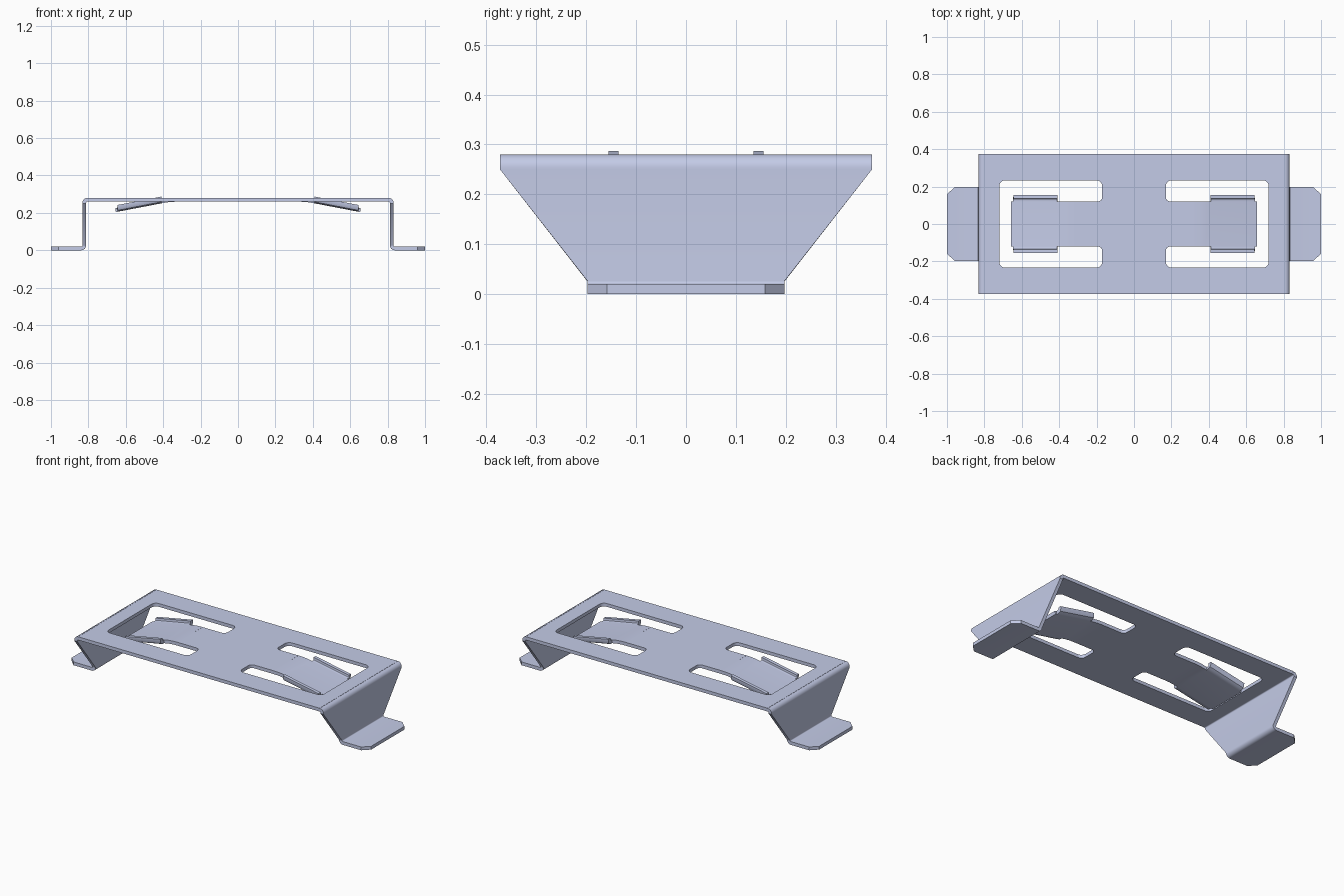
import bpy, bmesh, math
from mathutils import Vector

T = 0.02            # sheet thickness
TOP = 0.27          # mid-surface height of the top plate
BEND = 0.016        # mid-surface bend radius
LEG_X = 0.822       # mid-surface position of the legs

cube = bpy.data.objects.get("Cube")
if cube:
    bpy.data.objects.remove(cube, do_unlink=True)

steel = bpy.data.materials.new("blue_grey_steel")
colour = (0.59, 0.64, 0.855, 1.0)
steel.diffuse_color = colour
steel.use_nodes = True
bsdf = steel.node_tree.nodes["Principled BSDF"]
bsdf.inputs["Base Color"].default_value = colour
bsdf.inputs["Roughness"].default_value = 0.5


def sheet(name, bm):
    """Turn a mid-surface into a sheet-metal part of thickness T."""
    bmesh.ops.remove_doubles(bm, verts=bm.verts, dist=1e-5)
    bmesh.ops.recalc_face_normals(bm, faces=bm.faces)
    mesh = bpy.data.meshes.new(name)
    bm.to_mesh(mesh)
    bm.free()
    mesh.materials.append(steel)
    ob = bpy.data.objects.new(name, mesh)
    bpy.context.collection.objects.link(ob)
    mod = ob.modifiers.new("thickness", 'SOLIDIFY')
    mod.thickness = T
    mod.offset = 0
    mod.use_even_offset = True
    bpy.ops.object.select_all(action='DESELECT')
    ob.select_set(True)
    bpy.context.view_layer.objects.active = ob
    bpy.ops.object.modifier_apply(modifier=mod.name)
    bpy.ops.object.shade_smooth_by_angle(angle=math.radians(35))
    return ob


def rounded(corners, steps=6):
    """Closed outline from (x, y, radius) corners."""
    pts = []
    for i, (x, y, r) in enumerate(corners):
        p = Vector((x, y))
        if r == 0:
            pts.append(p)
            continue
        a = (Vector(corners[i - 1][:2]) - p).normalized() * r
        b = (Vector(corners[(i + 1) % len(corners)][:2]) - p).normalized() * r
        for k in range(steps + 1):
            t = math.pi / 2 * k / steps
            pts.append(p + a * (1 - math.sin(t)) + b * (1 - math.cos(t)))
    return pts


def ribbon(bm, rows):
    """Skin consecutive rows of points with quads."""
    vrows = [[bm.verts.new(p) for p in row] for row in rows]
    for r0, r1 in zip(vrows, vrows[1:]):
        for i in range(len(r0) - 1):
            bm.faces.new((r0[i], r0[i + 1], r1[i + 1], r1[i]))


# Top plate with a U-shaped slot around each spring tongue
ex = LEG_X - BEND
slot = [(0.17, 0.12, 0.025), (0.17, 0.233, 0.03), (0.72, 0.233, 0.03),
        (0.72, -0.233, 0.03), (0.17, -0.233, 0.03), (0.17, -0.12, 0.025),
        (0.32, -0.12, 0), (0.32, 0.12, 0)]
outlines = [[(-ex, -0.373), (ex, -0.373), (ex, 0.373), (-ex, 0.373)]]
for side in (1, -1):
    outlines.append([(side * p.x, p.y) for p in rounded(slot)])
bm = bmesh.new()
for line in outlines:
    vs = [bm.verts.new((x, y, TOP)) for x, y in line]
    for i, v in enumerate(vs):
        bm.edges.new((vs[i - 1], v))
bmesh.ops.triangle_fill(bm, edges=bm.edges[:], use_beauty=True,
                        use_dissolve=False, normal=(0, 0, 1))
sheet("top_plate", bm)


# Legs: tapered web, bent over at the top and outwards into a foot
def half_width(z):
    t = min(max((z - 0.025) / (0.25 - 0.025), 0), 1)
    return 0.197 + (0.373 - 0.197) * t


profile = []
arc = [math.pi / 2 * k / 6 for k in range(7)]
for a in arc:
    x, z = ex + BEND * math.sin(a), TOP - BEND + BEND * math.cos(a)
    profile.append((x, z, half_width(z)))
profile.append((LEG_X, 0.25, half_width(0.25)))
for a in arc:
    x, z = LEG_X + BEND * (1 - math.cos(a)), T / 2 + BEND * (1 - math.sin(a))
    profile.append((x, z, half_width(z)))
profile += [(0.96, T / 2, 0.197), (1.0, T / 2, 0.158)]

for side, label in ((1, "left"), (-1, "right")):
    bm = bmesh.new()
    ribbon(bm, [[(side * x, -w, z), (side * x, w, z)] for x, z, w in profile])
    sheet(label + "_leg_and_foot", bm)

# Spring tongues: bent down, with upturned guide lips along both edges
tongue = [(0.32, 0.27), (0.35, 0.2692), (0.38, 0.2662), (0.41, 0.261),
          (0.645, 0.216), (0.655, 0.214)]
lip = [(0.12, 0), (0.134, 0.001), (0.142, 0.005), (0.145, 0.012), (0.145, 0.026)]
for side, label in ((1, "left"), (-1, "right")):
    bm = bmesh.new()
    ribbon(bm, [[(side * x, -0.12, z), (side * x, 0.12, z)] for x, z in tongue])
    for edge in (1, -1):
        ribbon(bm, [[(side * x, edge * y, z + h) for y, h in lip]
                    for x, z in tongue[3:5]])
    sheet(label + "_spring_tongue", bm)
